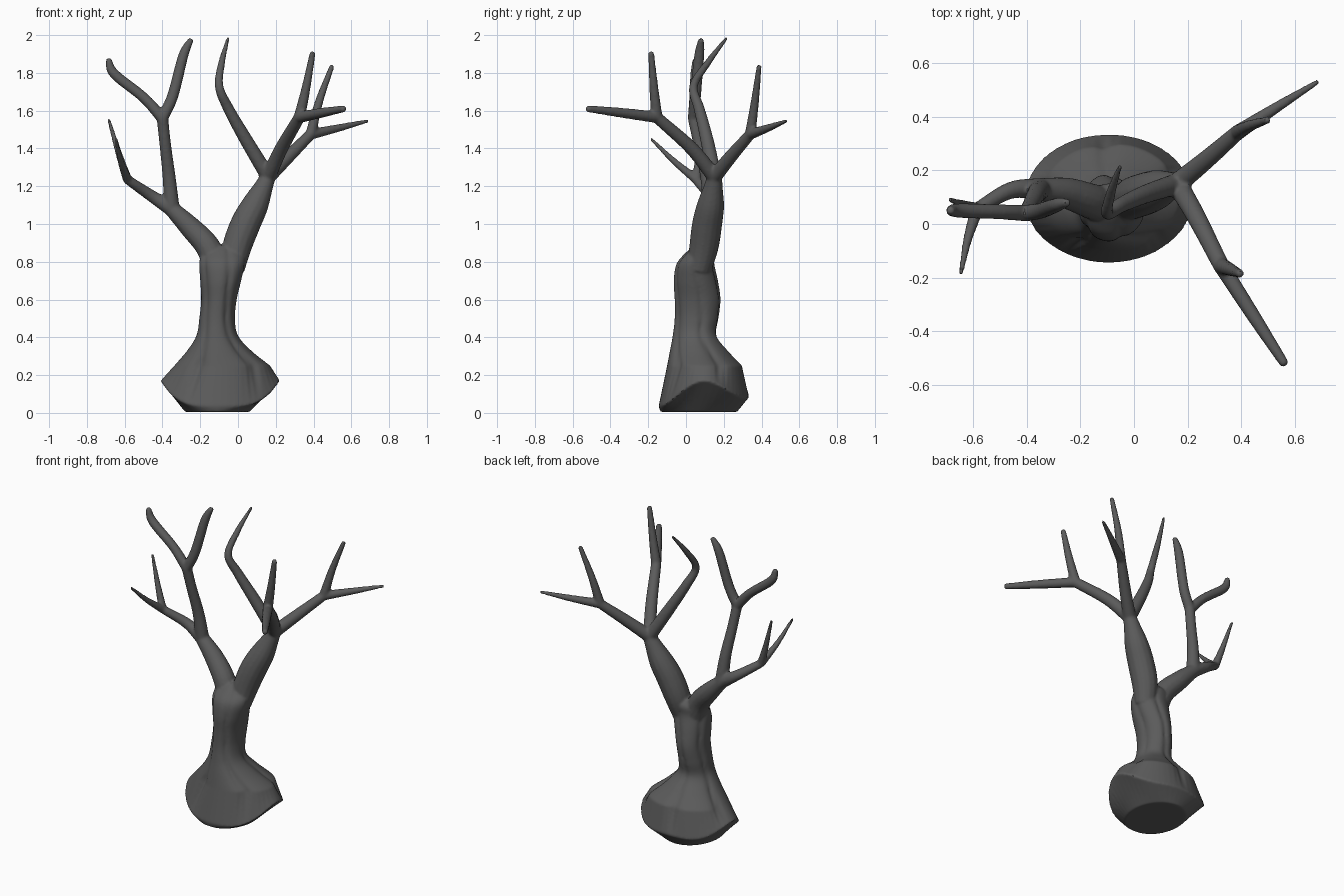
import bpy, bmesh, math
from mathutils import Vector

cube = bpy.data.objects.get("Cube")
if cube:
    bpy.data.objects.remove(cube, do_unlink=True)

bark = bpy.data.materials.new("dark grey bark")
bark.use_nodes = True
colour = (0.105, 0.105, 0.105, 1)
bark.diffuse_color = colour
bark.node_tree.nodes["Principled BSDF"].inputs["Base Color"].default_value = colour

bm = bmesh.new()


def loft(rings):
    """Skin closed rings of points and cap both ends."""
    rows = [[bm.verts.new(p) for p in ring] for ring in rings]
    n = len(rows[0])
    for a, b in zip(rows, rows[1:]):
        for i in range(n):
            j = (i + 1) % n
            bm.faces.new((a[i], a[j], b[j], b[i]))
    bm.faces.new(rows[0][::-1])
    bm.faces.new(rows[-1])


def smooth_path(points, steps=6):
    """Catmull-Rom through points of any dimension."""
    pts = [Vector(p) for p in points]
    pts = [2 * pts[0] - pts[1]] + pts + [2 * pts[-1] - pts[-2]]
    out = []
    for p0, p1, p2, p3 in zip(pts, pts[1:], pts[2:], pts[3:]):
        for s in range(steps):
            t = s / steps
            out.append(0.5 * (2 * p1 + (p2 - p0) * t + (2 * p0 - 5 * p1 + 4 * p2 - p3) * t * t
                              + (3 * p1 - p0 - 3 * p2 + p3) * t ** 3))
    return out + [pts[-2]]


def branch(*points, sides=14):
    """Tapered limb through (x, y, z, radius) points, with a rounded tip."""
    path = smooth_path(points)
    centres = [p.to_3d() for p in path]
    radii = [max(p[3], 0.008) for p in path]
    end = (centres[-1] - centres[-2]).normalized()
    centres.append(centres[-1] + end * radii[-1] * 0.5)
    radii.append(radii[-1] * 0.6)
    rings = []
    u = None
    for i, c in enumerate(centres):
        d = (centres[min(i + 1, len(centres) - 1)] - centres[max(i - 1, 0)]).normalized()
        u = d.orthogonal() if u is None else u - d * u.dot(d)
        u.normalize()
        v = d.cross(u)
        angles = [math.tau * k / sides for k in range(sides)]
        rings.append([c + (u * math.cos(a) + v * math.sin(a)) * radii[i] for a in angles])
    loft(rings)


# Trunk: z, x range, y range of each section
sections = [
    (0.25, -0.34, 0.17, -0.10, 0.30), (0.33, -0.27, 0.07, -0.085, 0.225),
    (0.41, -0.22, 0.0, -0.07, 0.165), (0.5, -0.205, -0.015, -0.06, 0.175),
    (0.6, -0.195, -0.005, -0.06, 0.185), (0.7, -0.2, 0.02, -0.065, 0.17),
    (0.79, -0.205, 0.04, -0.05, 0.15), (0.85, -0.19, 0.03, 0.0, 0.15),
    (0.885, -0.14, -0.02, 0.04, 0.12)]
N = 48


def section(x0, x1, y0, y1, height, groove=0.0, twist=0.0):
    ring = []
    for k in range(N):
        a = math.tau * k / N
        f = 1 - groove * (1 - abs(math.cos(2.5 * a + twist))) ** 3
        ring.append(Vector(((x0 + x1) / 2 + (x1 - x0) / 2 * math.cos(a) * f,
                            (y0 + y1) / 2 + (y1 - y0) / 2 * math.sin(a) * f, height(a))))
    return ring


# Chopped root ball: wavy rim that rises at both sides
def rim_height(a):
    return 0.035 + 0.135 * math.cos(a) ** 4 + 0.05 * max(0, math.sin(a)) ** 2


rings = [section(-0.28, 0.06, -0.135, 0.27, lambda a: 0.005),
         section(-0.41, 0.222, -0.145, 0.335, rim_height)]
for z, *extent in smooth_path(sections, 5):
    rings.append(section(*extent, lambda a: z, 0.13, 2 * z))
loft(rings)

# Main forks
left_fork = (-0.35, 0.13, 1.08, 0.042)
right_fork = (0.16, 0.15, 1.25, 0.04)
branch((-0.11, 0.07, 0.76, 0.07), (-0.16, 0.085, 0.88, 0.066), (-0.25, 0.115, 0.98, 0.058), left_fork)
branch((-0.03, 0.07, 0.76, 0.065), (-0.005, 0.095, 0.88, 0.078), (0.04, 0.112, 1.0, 0.08),
       (0.09, 0.13, 1.1, 0.072), (0.137, 0.145, 1.2, 0.05), right_fork)

# Left upright limb and its two twigs
fork = (-0.4, 0.04, 1.56, 0.031)
branch(left_fork, (-0.365, 0.11, 1.25, 0.035), (-0.385, 0.07, 1.42, 0.031), fork)
branch(fork, (-0.5, 0.045, 1.67, 0.028), (-0.655, 0.05, 1.795, 0.027), (-0.685, 0.05, 1.87, 0.016))
branch(fork, (-0.345, 0.05, 1.68, 0.03), (-0.29, 0.07, 1.89, 0.027), (-0.25, 0.08, 1.975, 0.016))

# Left low limb and its two twigs
fork = (-0.585, 0.055, 1.235, 0.025)
branch(left_fork, (-0.46, 0.125, 1.15, 0.032), fork)
branch(fork, (-0.63, 0.07, 1.37, 0.018), (-0.685, 0.09, 1.555, 0.009))
branch(fork, (-0.62, -0.06, 1.33, 0.017), (-0.645, -0.185, 1.45, 0.009))

# Right inner limb, kinked backward at the top
branch(right_fork, (0.04, 0.11, 1.45, 0.035), (-0.05, 0.07, 1.61, 0.029), (-0.1, 0.04, 1.73, 0.023),
       (-0.085, 0.12, 1.86, 0.018), (-0.052, 0.215, 1.985, 0.009))

# Right forward limb and its twigs
fork = (0.325, -0.155, 1.565, 0.031)
branch(right_fork, (0.23, 0.03, 1.4, 0.036), fork)
branch(fork, (0.36, -0.17, 1.72, 0.024), (0.395, -0.185, 1.905, 0.016))
branch(fork, (0.45, -0.35, 1.59, 0.026), (0.56, -0.52, 1.61, 0.018))

# Right backward limb and its twigs
fork = (0.385, 0.34, 1.475, 0.029)
branch(right_fork, (0.27, 0.24, 1.36, 0.035), fork)
branch(fork, (0.43, 0.365, 1.65, 0.022), (0.497, 0.387, 1.835, 0.014))
branch(fork, (0.54, 0.44, 1.51, 0.02), (0.685, 0.53, 1.545, 0.01))

bmesh.ops.recalc_face_normals(bm, faces=bm.faces)
mesh = bpy.data.meshes.new("bare_tree")
bm.to_mesh(mesh)
bm.free()
tree = bpy.data.objects.new("bare_tree", mesh)
bpy.context.scene.collection.objects.link(tree)

# Fuse the limbs into one skin and soften the joints
remesh = tree.modifiers.new("fuse", 'REMESH')
remesh.mode = 'VOXEL'
remesh.voxel_size = 0.008
soften = tree.modifiers.new("soften", 'SMOOTH')
soften.factor = 0.5
soften.iterations = 4
bpy.context.view_layer.update()
fused = bpy.data.meshes.new_from_object(tree.evaluated_get(bpy.context.evaluated_depsgraph_get()))
tree.modifiers.clear()
tree.data = fused
fused.materials.clear()
fused.materials.append(bark)

bpy.context.view_layer.objects.active = tree
tree.select_set(True)
bpy.ops.object.shade_smooth_by_angle(angle=math.radians(40))
